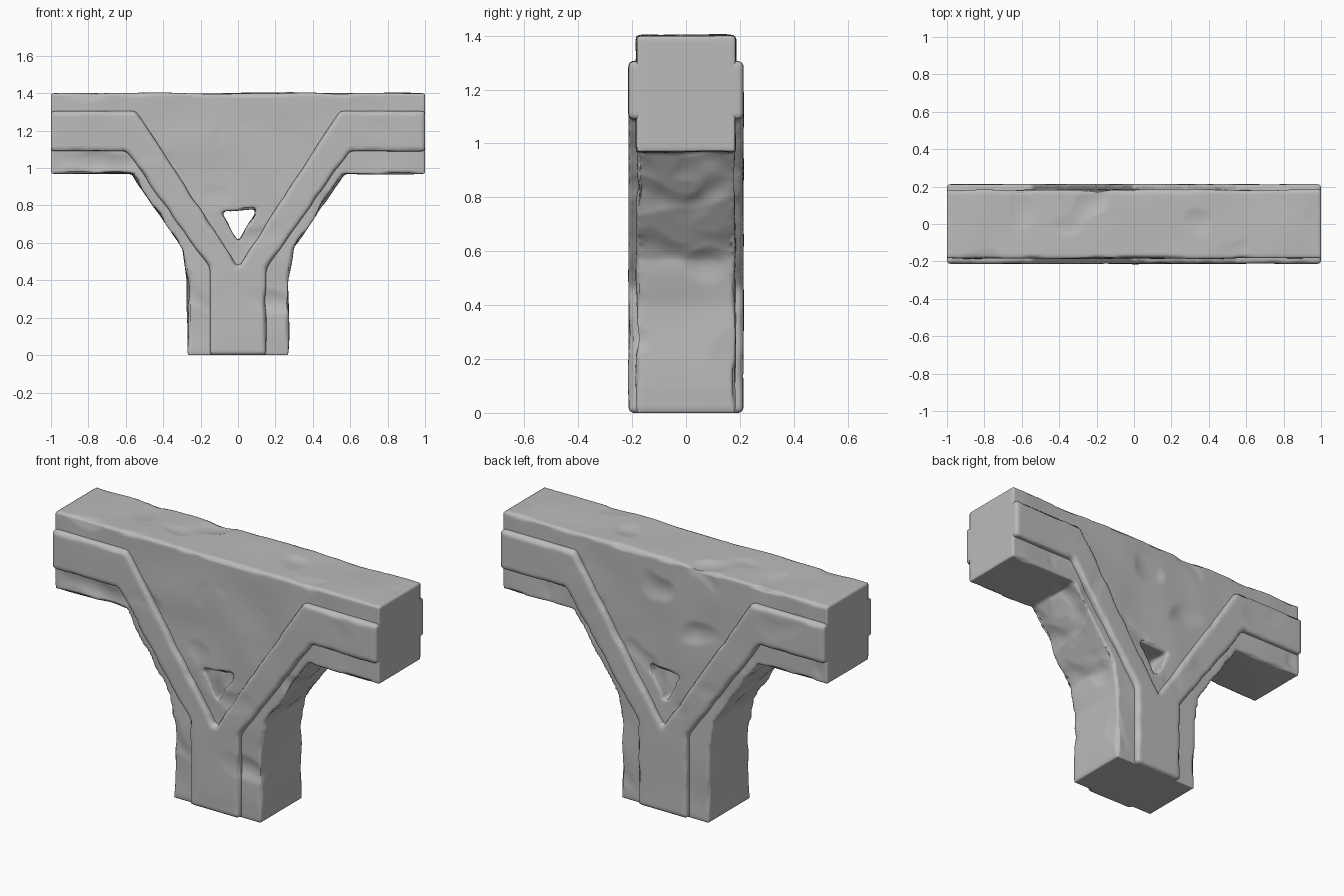
import bpy, bmesh
from mathutils import Vector, noise

if "Cube" in bpy.data.objects:
    bpy.data.objects.remove(bpy.data.objects["Cube"], do_unlink=True)

STONE = (0.5, 0.5, 0.5, 1)
stone = bpy.data.materials.new("grey_stone")
stone.use_nodes = True
stone.diffuse_color = STONE
bsdf = stone.node_tree.nodes["Principled BSDF"]
bsdf.inputs["Base Color"].default_value = STONE
bsdf.inputs["Roughness"].default_value = 0.9


def prism(name, outline, half_depth):
    """Extrude an (x, z) outline to both sides of y = 0."""
    bm = bmesh.new()
    face = bm.faces.new([bm.verts.new((x, -half_depth, z)) for x, z in outline])
    grown = bmesh.ops.extrude_face_region(bm, geom=[face])["geom"]
    moved = [v for v in grown if isinstance(v, bmesh.types.BMVert)]
    bmesh.ops.translate(bm, verts=moved, vec=(0, 2 * half_depth, 0))
    bmesh.ops.recalc_face_normals(bm, faces=bm.faces)
    mesh = bpy.data.meshes.new(name)
    bm.to_mesh(mesh)
    bm.free()
    mesh.materials.append(stone)
    obj = bpy.data.objects.new(name, mesh)
    bpy.context.collection.objects.link(obj)
    return obj


def mirrored(points):
    """Close a right-hand profile with its reflection in x = 0."""
    return points + [(-x, z) for x, z in reversed(points) if x > 0]


def bake(obj):
    graph = bpy.context.evaluated_depsgraph_get()
    mesh = bpy.data.meshes.new_from_object(obj.evaluated_get(graph))
    obj.modifiers.clear()
    obj.data = mesh


def weather(obj, bevel, wave, chip):
    """Soften the edges, then wear the surface with dents and chips."""
    mod = obj.modifiers.new("soft_edges", "BEVEL")
    mod.width, mod.segments = bevel, 2
    mod = obj.modifiers.new("dense_skin", "REMESH")
    mod.mode, mod.voxel_size = "VOXEL", 0.012
    bake(obj)
    bm = bmesh.new()
    bm.from_mesh(obj.data)
    bm.normal_update()
    shifts = []
    for v in bm.verts:
        p, n = v.co, v.normal
        # Corners have normals that point away from every axis
        edge = min(1, 2.5 * (1 - max(abs(c) for c in n)))
        dents = max(0, noise.noise(p * 5.3 + Vector((3, 1, 7))) - 0.3)
        chips = max(0, noise.noise(p * 9 + Vector((5, 2, 4))) + 0.1)
        depth = wave * (0.5 * noise.noise(p * 4) + 2 * dents)
        depth += chip * edge * chips
        # The joining faces at the arm ends and foot stay clean
        clean = min(1, max(0, 1 - abs(p.x)) * 12, max(0, p.z) * 12)
        shifts.append(n * -depth * clean)
    for v, shift in zip(bm.verts, shifts):
        v.co += shift
    bm.to_mesh(obj.data)
    bm.free()
    for poly in obj.data.polygons:
        poly.use_smooth = True


# Block with a beam on top, sloping haunches and a square stem
block = prism("stone_block", mirrored([
    (0.27, 0), (0.27, 0.4), (0.295, 0.56), (0.42, 0.75), (0.57, 0.97),
    (1, 0.97), (1, 1.4)]), 0.183)

# Small triangular opening through the block
cutter = prism("opening_cutter", [(0, 0.61), (0.1, 0.78), (-0.09, 0.77)], 0.4)
cutter.hide_render = True
cut = block.modifiers.new("opening", "BOOLEAN")
cut.object, cut.operation, cut.solver = cutter, "DIFFERENCE", "EXACT"
bake(block)
bpy.data.objects.remove(cutter, do_unlink=True)
weather(block, 0.012, 0.015, 0.035)

# Raised Y-shaped band, standing proud of front and back
band = prism("raised_band", mirrored([
    (0.15, 0), (0.15, 0.46), (0.6, 1.09), (1, 1.09), (1, 1.305),
    (0.545, 1.305), (0, 0.475)]), 0.213)
weather(band, 0.012, 0.006, 0.02)
